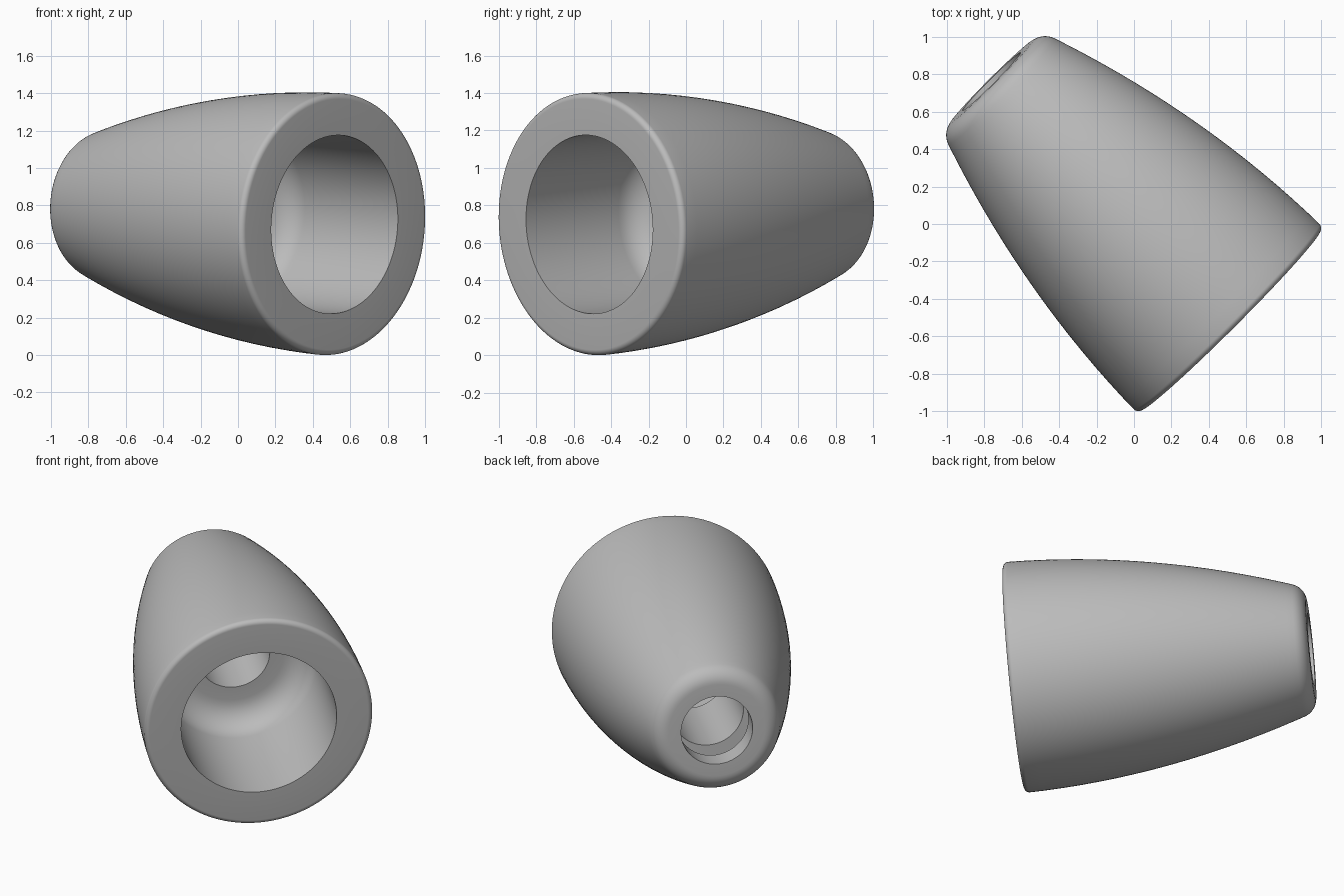
import bpy, bmesh, math
from mathutils import Vector, Matrix

cube = bpy.data.objects.get("Cube")
if cube:
    bpy.data.objects.remove(cube, do_unlink=True)

LENGTH, FRONT_R = 1.81, 0.702
BORE_R, BORE_DEPTH = 0.478, 0.87
HOLE_R, GROOVE_R = 0.22, 0.33
GROOVE_START, GROOVE_END = 1.49, 1.66
OUTER_STEPS, SEGMENTS = 16, 128


def outer_radius(a):
    """Barrel curve narrowing toward the rear."""
    return FRONT_R - 0.0126 * a - 0.0925 * a * a


def rounded(corners, steps=8):
    """Round each corner (radius, height, fillet) of a closed profile."""
    pts = []
    n = len(corners)
    for i, (r, a, fillet) in enumerate(corners):
        p = Vector((r, a))
        if not fillet:
            pts.append(p)
            continue
        d0 = (Vector(corners[i - 1][:2]) - p).normalized()
        d1 = (Vector(corners[(i + 1) % n][:2]) - p).normalized()
        half = d0.angle(d1) / 2
        centre = p + (d0 + d1).normalized() * fillet / math.sin(half)
        reach = fillet / math.tan(half)
        v0, v1 = p + d0 * reach - centre, p + d1 * reach - centre
        sweep = math.pi - 2 * half
        for k in range(steps + 1):
            t = k / steps
            v = v0 * math.sin((1 - t) * sweep) + v1 * math.sin(t * sweep)
            pts.append(centre + v / math.sin(sweep))
    return pts


# Cross-section: outer wall, rear hole, inner groove, front bore
profile = []
for i in range(OUTER_STEPS + 1):
    a = LENGTH * i / OUTER_STEPS
    fillet = 0.03 if i == 0 else 0.11 if i == OUTER_STEPS else 0
    profile.append((outer_radius(a), a, fillet))
profile += [
    (HOLE_R, LENGTH, 0),
    (HOLE_R, GROOVE_END, 0),
    (GROOVE_R, GROOVE_END, 0),
    (GROOVE_R, GROOVE_START, 0),
    (HOLE_R, GROOVE_START, 0),
    (HOLE_R, BORE_DEPTH, 0),
    (BORE_R, BORE_DEPTH, 0.17),
    (BORE_R, 0, 0),
]

# Revolve the section
bm = bmesh.new()
verts = [bm.verts.new((p.x, 0, p.y)) for p in rounded(profile)]
edges = [bm.edges.new((verts[i - 1], verts[i])) for i in range(len(verts))]
bmesh.ops.spin(bm, geom=verts + edges, cent=(0, 0, 0), axis=(0, 0, 1),
               angle=math.tau, steps=SEGMENTS, use_merge=False)
bmesh.ops.remove_doubles(bm, verts=bm.verts, dist=0.0001)
bmesh.ops.recalc_face_normals(bm, faces=bm.faces)

# Lay the axis diagonally, rising slightly toward the rear
tilt = math.radians(3.4)
side = math.cos(tilt) / math.sqrt(2)
axis = Vector((-side, side, math.sin(tilt)))
turn = axis.to_track_quat('Z', 'Y').to_matrix().to_4x4()
bm.transform(Matrix.Translation((0.516, -0.516, 0)) @ turn)
lowest = min(v.co.z for v in bm.verts)
bm.transform(Matrix.Translation((0, 0, -lowest)))

mesh = bpy.data.meshes.new("tapered_sleeve")
bm.to_mesh(mesh)
bm.free()
sleeve = bpy.data.objects.new("tapered_sleeve", mesh)
bpy.context.collection.objects.link(sleeve)

# Plain grey finish
grey = bpy.data.materials.new("plain_grey")
grey.use_nodes = True
colour = (0.5, 0.5, 0.5, 1)
grey.diffuse_color = colour
grey.node_tree.nodes["Principled BSDF"].inputs["Base Color"].default_value = colour
mesh.materials.append(grey)

bpy.ops.object.select_all(action='DESELECT')
sleeve.select_set(True)
bpy.context.view_layer.objects.active = sleeve
bpy.ops.object.shade_smooth_by_angle(angle=math.radians(30))
